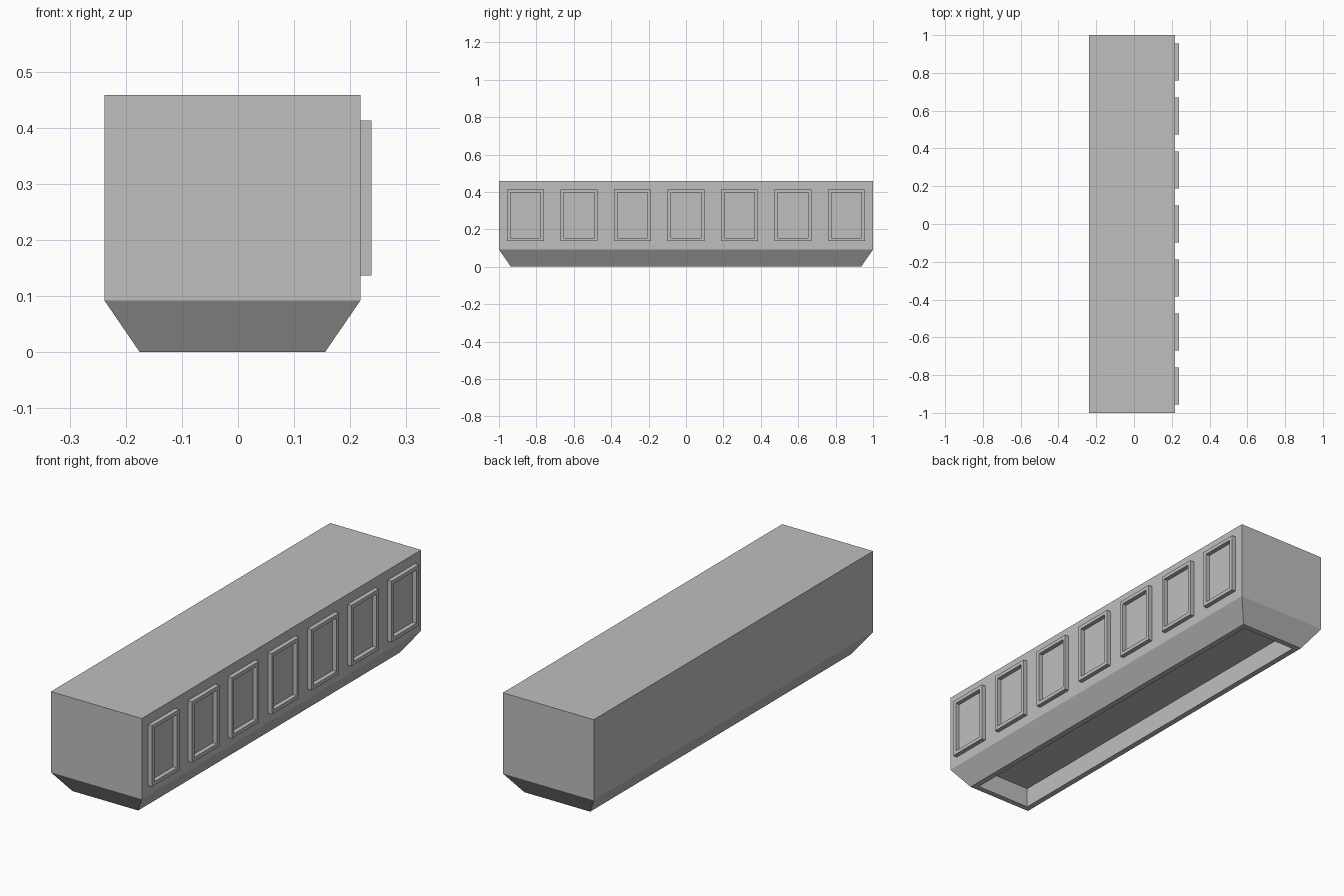
import bpy
import bmesh
from mathutils import Matrix

if "Cube" in bpy.data.objects:
    bpy.data.objects.remove(bpy.data.objects["Cube"], do_unlink=True)

grey = bpy.data.materials.new("plain grey")
grey.use_nodes = True
GREY = (0.52, 0.52, 0.52, 1)
grey.diffuse_color = GREY
grey.node_tree.nodes["Principled BSDF"].inputs["Base Color"].default_value = GREY


def loft(name, rings, capped, matrix):
    """Skin rectangles given as (half_u, half_v, height) along local z."""
    bm = bmesh.new()
    loops = [[bm.verts.new((su * u, sv * v, h))
              for su, sv in ((-1, -1), (1, -1), (1, 1), (-1, 1))]
             for u, v, h in rings]
    for a, b in zip(loops, loops[1:]):
        for i in range(4):
            j = (i + 1) % 4
            bm.faces.new((a[i], a[j], b[j], b[i]))
    if capped:
        bm.faces.new(loops[0])
        bm.faces.new(loops[-1])
    else:
        for i in range(4):
            j = (i + 1) % 4
            bm.faces.new((loops[-1][i], loops[-1][j], loops[0][j], loops[0][i]))
    bmesh.ops.recalc_face_normals(bm, faces=bm.faces)
    mesh = bpy.data.meshes.new(name)
    bm.to_mesh(mesh)
    bm.free()
    mesh.materials.append(grey)
    obj = bpy.data.objects.new(name, mesh)
    obj.matrix_world = matrix
    bpy.context.collection.objects.link(obj)
    return obj


# Main block with tapered foot and a recess in the underside
TOP, SHOULDER, WALL_X = 0.458, 0.092, 0.218
RIM = 0.026
foot_u, foot_v = 0.165, 0.936
loft("body", [
    (0.228, 1.0, TOP),
    (0.228, 1.0, SHOULDER),
    (foot_u, foot_v, 0),
    (foot_u - RIM, foot_v - RIM, 0),
    (foot_u - RIM, foot_v - RIM, SHOULDER),
], True, Matrix.Translation((-0.01, 0, 0)))

# Row of raised window frames: local z points out of the wall (+x)
outward = Matrix(((0, 0, 1, 0), (1, 0, 0, 0), (0, 1, 0, 0), (0, 0, 0, 1)))
COUNT, SPACING, DEPTH, BORDER = 7, 0.286, 0.02, 0.017
half_w, half_h = 0.098, 0.138
for n in range(COUNT):
    y = (n - (COUNT - 1) / 2) * SPACING
    loft(f"window_frame_{n + 1}", [
        (half_w, half_h, 0),
        (half_w, half_h, DEPTH),
        (half_w - BORDER, half_h - BORDER, DEPTH),
        (half_w - BORDER, half_h - BORDER, 0),
    ], False, Matrix.Translation((WALL_X, y, 0.275)) @ outward)
